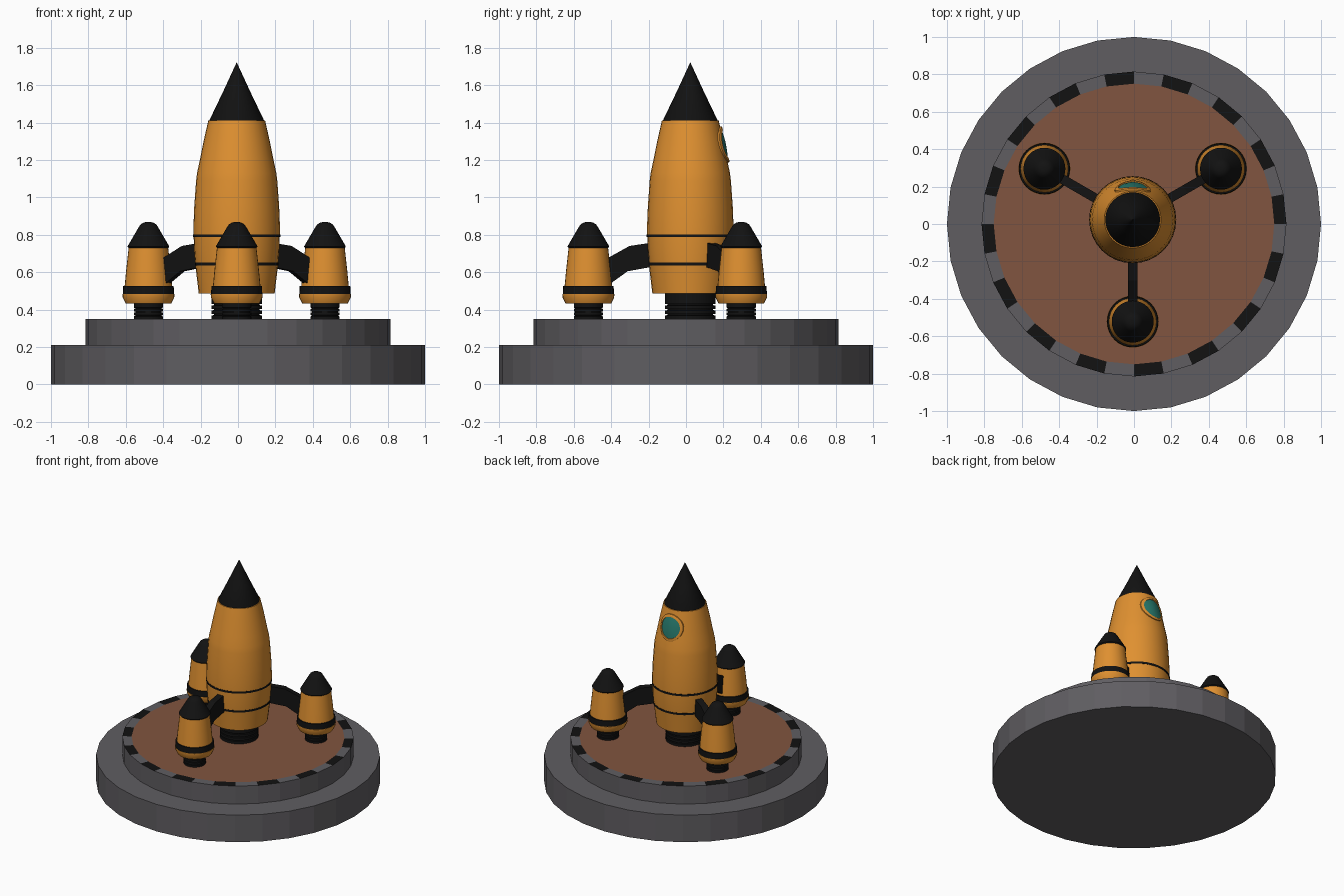
import bpy, bmesh, math
from math import sin, cos, pi

if "Cube" in bpy.data.objects:
    bpy.data.objects.remove(bpy.data.objects["Cube"])


def material(name, rgb):
    m = bpy.data.materials.new(name)
    m.diffuse_color = (*rgb, 1)
    m.use_nodes = True
    m.node_tree.nodes["Principled BSDF"].inputs["Base Color"].default_value = m.diffuse_color
    return m


ORANGE = material("orange", (0.74, 0.28, 0.03))
BLACK = material("black", (0.006, 0.006, 0.006))
GREY = material("grey", (0.115, 0.11, 0.12))
BROWN = material("brown", (0.22, 0.09, 0.05))
TEAL = material("teal", (0.02, 0.19, 0.15))
CX, CY = -0.007, 0.023      # rocket axis
REACH = 0.545               # booster distance from axis


def finish(name, bm, mats, smooth=True):
    bmesh.ops.recalc_face_normals(bm, faces=bm.faces)
    me = bpy.data.meshes.new(name)
    bm.to_mesh(me)
    bm.free()
    ob = bpy.data.objects.new(name, me)
    bpy.context.collection.objects.link(ob)
    for m in mats:
        me.materials.append(m)
    if smooth:
        bpy.ops.object.select_all(action='DESELECT')
        ob.select_set(True)
        bpy.context.view_layer.objects.active = ob
        bpy.ops.object.shade_smooth_by_angle(angle=math.radians(35))
    return ob


def lathe(name, profile, mat, x=CX, y=CY, sides=32, smooth=True):
    """Revolve (radius, z) points and cap both ends."""
    bm = bmesh.new()
    rings = [[bm.verts.new((x + r * cos(2 * pi * i / sides), y + r * sin(2 * pi * i / sides), z))
              for i in range(sides)] for r, z in profile]
    for a, b in zip(rings, rings[1:]):
        for i in range(sides):
            j = (i + 1) % sides
            bm.faces.new((a[i], a[j], b[j], b[i]))
    bm.faces.new(rings[0])
    bm.faces.new(rings[-1])
    return finish(name, bm, [mat], smooth)


def ribbed(r, z0, z1, collar):
    """Nozzle profile: three ribs under a plain collar."""
    pts, step = [], (collar - z0) / 3
    for k in range(3):
        z = z0 + k * step
        pts += [(r, z), (r, z + step * 0.7), (r * 0.9, z + step * 0.75), (r * 0.9, z + step * 0.95)]
    return pts + [(r, collar), (r, z1)]


# Launch pad: two low-poly tiers
lathe("pad_base", [(1, 0), (1, 0.21)], GREY, 0, 0, smooth=False)
pad = lathe("pad_upper_tier", [(0.815, 0.2), (0.815, 0.35), (0.75, 0.35)], GREY, 0, 0, smooth=False)
# Pad top: brown floor and striped rim
for m in (BROWN, BLACK):
    pad.data.materials.append(m)
for p in pad.data.polygons:
    if p.center.z > 0.34:
        if len(p.vertices) > 4:
            p.material_index = 1
        else:
            k = int((math.atan2(p.center.y, p.center.x) % (2 * pi)) / (2 * pi / 32))
            p.material_index = 2 if k % 2 == 0 else 0

# Main rocket hull
HULL = [(0.231, 0.80), (0.231, 0.85), (0.227, 0.95), (0.217, 1.09), (0.212, 1.13),
        (0.197, 1.2), (0.177, 1.3), (0.152, 1.41)]
lathe("rocket_hull", HULL, ORANGE)
lathe("upper_band", [(0.233, 0.787), (0.233, 0.802)], BLACK)
lathe("middle_section", [(0.222, 0.65), (0.228, 0.72), (0.230, 0.788)], ORANGE)
lathe("lower_band", [(0.224, 0.636), (0.224, 0.651)], BLACK)
lathe("tail_section", [(0.203, 0.487), (0.221, 0.637)], ORANGE)
lathe("nose_cone", [(0.146, 1.40), (0.146, 1.412), (0.075, 1.56), (0.001, 1.72)], BLACK)
lathe("main_nozzle", ribbed(0.136, 0.35, 0.49, 0.43), BLACK)


def hull_radius(z):
    for (r0, z0), (r1, z1) in zip(HULL, HULL[1:]):
        if z0 <= z <= z1:
            return r0 + (r1 - r0) * (z - z0) / (z1 - z0)


def porthole_part(name, rings, mat, sides=32, cap=False):
    """Disc rings (radius, lift) wrapped onto the rear of the hull."""
    bm, loops = bmesh.new(), []
    for r, lift in rings:
        loop = []
        for i in range(sides):
            u, z = r * cos(2 * pi * i / sides), 1.283 + r * sin(2 * pi * i / sides)
            loop.append(bm.verts.new((CX + u, CY + math.sqrt(hull_radius(z) ** 2 - u * u) + lift, z)))
        loops.append(loop)
    for a, b in zip(loops, loops[1:]):
        for i in range(sides):
            j = (i + 1) % sides
            bm.faces.new((a[i], b[i], b[j], a[j]))
    if cap:
        bm.faces.new(loops[-1])
    return finish(name, bm, [mat])


# Porthole on the rear of the hull
porthole_part("porthole_frame", [(0.096, -0.01), (0.096, 0.008), (0.09, 0.011), (0.078, 0.011), (0.075, -0.005)], ORANGE)
porthole_part("porthole_glass", [(0.078, 0.005), (0.05, 0.008), (0.02, 0.01), (0.005, 0.01)], TEAL, cap=True)

# Side boosters with their struts
STRUT = [(0.2, 0.755), (0.225, 0.755), (0.325, 0.74), (0.46, 0.665),
         (0.46, 0.515), (0.335, 0.605), (0.225, 0.625), (0.2, 0.625)]
for label, deg in (("front", 270), ("right", 30), ("left", 150)):
    a = math.radians(deg)
    dx, dy = cos(a), sin(a)
    bx, by = CX + REACH * dx, CY + REACH * dy
    lathe(label + "_booster_hull", [(0.127, 0.525), (0.120, 0.6), (0.105, 0.737)], ORANGE, bx, by)
    lathe(label + "_booster_band", [(0.137, 0.483), (0.135, 0.527)], BLACK, bx, by)
    lathe(label + "_booster_skirt", [(0.122, 0.433), (0.138, 0.465), (0.139, 0.484)], ORANGE, bx, by)
    lathe(label + "_booster_nose", [(0.106, 0.73), (0.112, 0.737), (0.052, 0.84), (0.042, 0.855),
                                    (0.024, 0.866), (0.008, 0.868)], BLACK, bx, by)
    lathe(label + "_booster_nozzle", ribbed(0.078, 0.35, 0.435, 0.41), BLACK, bx, by)
    bm = bmesh.new()
    sides = [[bm.verts.new((CX + r * dx - s * dy, CY + r * dy + s * dx, z)) for r, z in STRUT]
             for s in (-0.025, 0.025)]
    for loop in sides:
        bm.faces.new(loop)
    for i in range(len(STRUT)):
        j = (i + 1) % len(STRUT)
        bm.faces.new((sides[0][i], sides[0][j], sides[1][j], sides[1][i]))
    finish(label + "_strut", bm, [BLACK], smooth=False)
